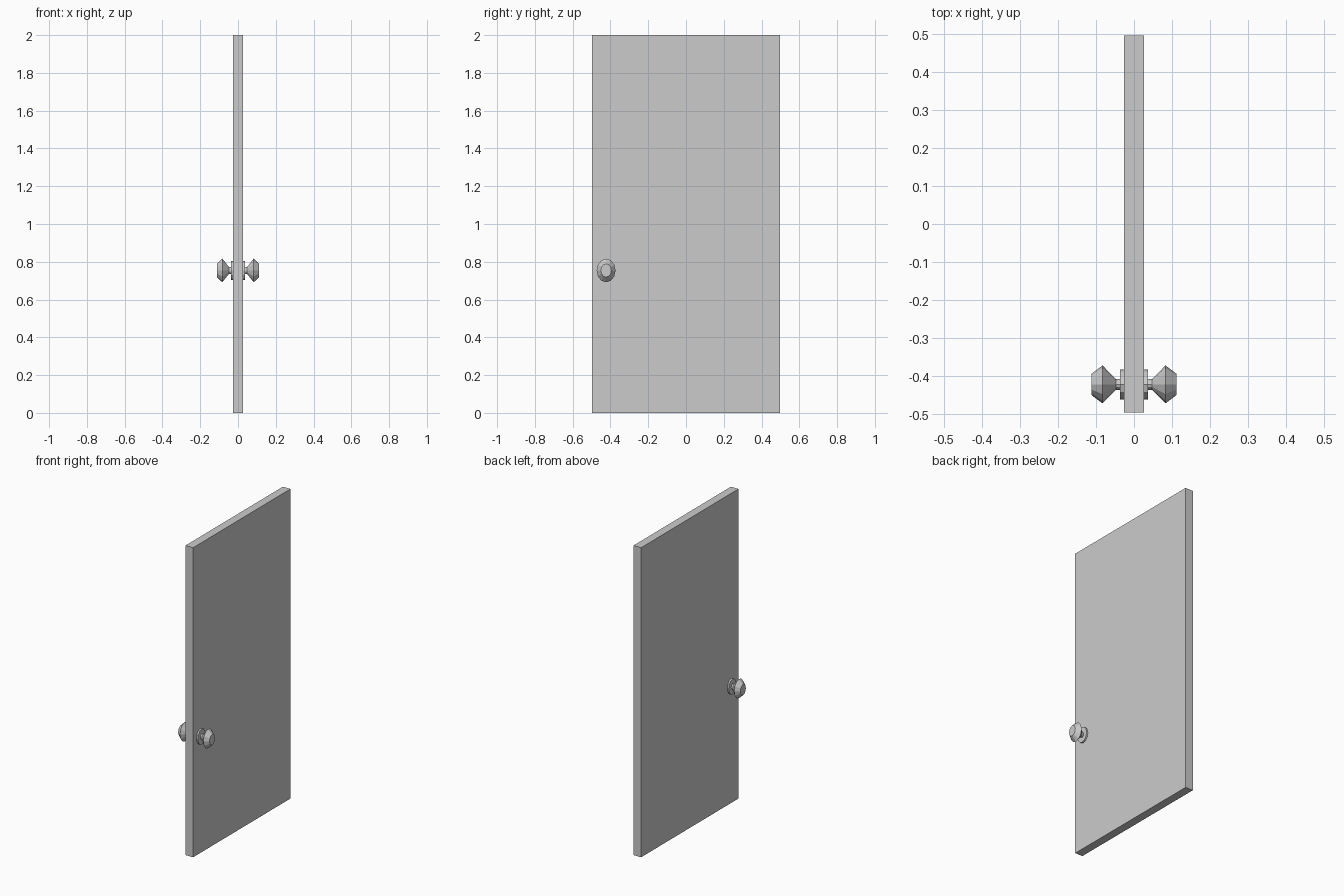
import bpy, bmesh, math

if "Cube" in bpy.data.objects:
    bpy.data.objects.remove(bpy.data.objects["Cube"])

W, H, T = 0.994, 2.0, 0.054           # door width, height, thickness
KNOB_Y, KNOB_Z = -0.423, 0.754
SIDES, STRETCH = 12, 1.25             # knob sides, vertical stretch

grey = bpy.data.materials.new("plain grey")
grey.diffuse_color = (0.6, 0.6, 0.6, 1)
grey.use_nodes = True
grey.node_tree.nodes["Principled BSDF"].inputs["Base Color"].default_value = grey.diffuse_color


def finish(name, bm):
    bmesh.ops.recalc_face_normals(bm, faces=bm.faces)
    mesh = bpy.data.meshes.new(name)
    bm.to_mesh(mesh)
    bm.free()
    mesh.materials.append(grey)
    bpy.context.collection.objects.link(bpy.data.objects.new(name, mesh))


def turned(name, profile, side):
    """Closed oval turning along x from (distance, radius) pairs."""
    bm = bmesh.new()
    rings = []
    for x, r in profile:
        rings.append([bm.verts.new((
            side * x,
            KNOB_Y + r * math.cos(2 * math.pi * i / SIDES),
            KNOB_Z + r * STRETCH * math.sin(2 * math.pi * i / SIDES)))
            for i in range(SIDES)])
    for a, b in zip(rings, rings[1:]):
        for i in range(SIDES):
            j = (i + 1) % SIDES
            bm.faces.new((a[i], a[j], b[j], b[i]))
    bm.faces.new(rings[0])
    bm.faces.new(rings[-1])
    finish(name, bm)


# Door slab
bm = bmesh.new()
bmesh.ops.create_cube(bm, size=1)
for v in bm.verts:
    v.co = (v.co.x * T, v.co.y * W, (v.co.z + 0.5) * H)
finish("door_panel", bm)

# Backplate and knob on both faces
for side, label in ((1, "right"), (-1, "left")):
    turned(f"{label}_backplate", [(0.026, 0.04), (0.037, 0.04)], side)
    turned(f"{label}_knob", [(0.036, 0.0145), (0.048, 0.0145),
                             (0.083, 0.05), (0.112, 0.028)], side)
